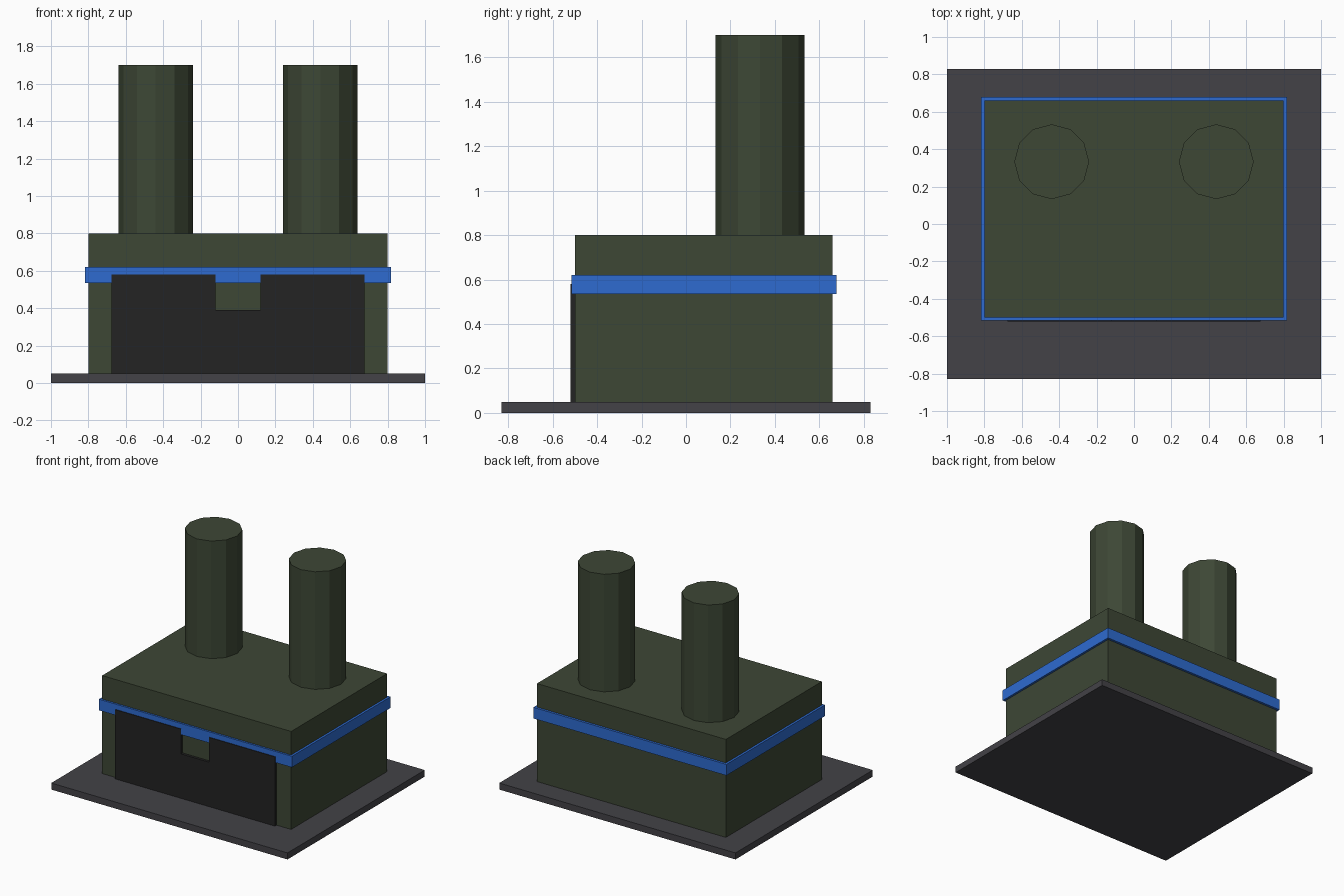
import bpy
import bmesh

cube = bpy.data.objects.get("Cube")
if cube:
    bpy.data.objects.remove(cube, do_unlink=True)


def material(name, srgb):
    color = [((c / 255 + 0.055) / 1.055) ** 2.4 for c in srgb] + [1]
    mat = bpy.data.materials.new(name)
    mat.use_nodes = True
    mat.diffuse_color = color
    bsdf = mat.node_tree.nodes["Principled BSDF"]
    bsdf.inputs["Base Color"].default_value = color
    bsdf.inputs["Roughness"].default_value = 0.8
    return mat


green = material("dark green", (61, 71, 53))
blue = material("blue", (46, 107, 208))
grey = material("slate grey", (67, 66, 71))
black = material("black", (35, 35, 35))


def prism(name, points, axis, low, high, mat):
    """Extrude a closed outline along z or y between two positions."""
    bm = bmesh.new()
    place = (lambda a, b: (a, b, low)) if axis == "z" else (lambda a, b: (a, low, b))
    face = bm.faces.new([bm.verts.new(place(a, b)) for a, b in points])
    side = bmesh.ops.extrude_face_region(bm, geom=[face], use_keep_orig=True)
    moved = [v for v in side["geom"] if isinstance(v, bmesh.types.BMVert)]
    step = (0, 0, high - low) if axis == "z" else (0, high - low, 0)
    bmesh.ops.translate(bm, verts=moved, vec=step)
    bmesh.ops.recalc_face_normals(bm, faces=bm.faces)
    mesh = bpy.data.meshes.new(name)
    bm.to_mesh(mesh)
    bm.free()
    mesh.materials.append(mat)
    obj = bpy.data.objects.new(name, mesh)
    bpy.context.collection.objects.link(obj)
    return obj


def box(name, half_x, front, back, low, high, mat):
    outline = [(-half_x, front), (half_x, front), (half_x, back), (-half_x, back)]
    return prism(name, outline, "z", low, high, mat)


# Ground slab, building and the band around it
box("base_slab", 1, -0.83, 0.83, 0, 0.05, grey)
box("building_body", 0.8, -0.5, 0.66, 0.05, 0.8, green)
box("wall_band", 0.817, -0.515, 0.678, 0.535, 0.62, blue)

# Front gate with a notch in its top edge
half = [(0.12, 0.39), (0.12, 0.58), (0.677, 0.58), (0.677, 0.05)]
gate = half + [(-x, z) for x, z in reversed(half)]
prism("front_gate", gate, "y", -0.52, -0.5, black)

# Pair of twelve-sided chimneys
for side, x in (("left", 0.44), ("right", -0.44)):
    bpy.ops.mesh.primitive_cylinder_add(
        vertices=12, radius=0.2, depth=0.9, location=(x, 0.333, 1.25))
    chimney = bpy.context.object
    chimney.name = side + "_chimney"
    chimney.data.materials.append(green)
